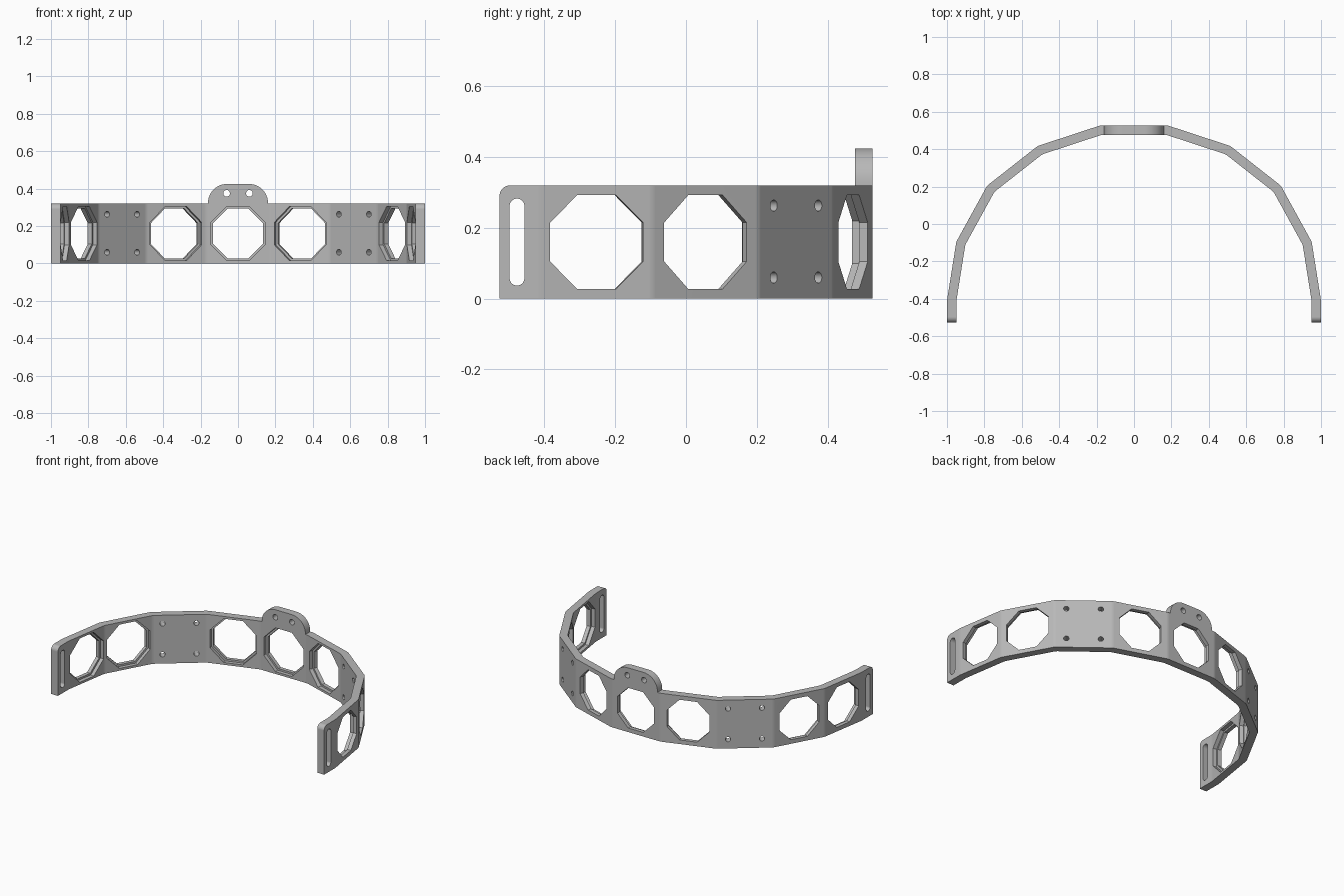
import bpy, bmesh, math
from mathutils import Vector

cube = bpy.data.objects.get("Cube")
if cube:
    bpy.data.objects.remove(cube)

HEIGHT, THICK, MID = 0.32, 0.05, 0.16
UP = Vector((0, 0, 1))

grey = bpy.data.materials.new("grey_plastic")
grey.use_nodes = True
grey.diffuse_color = (0.48, 0.48, 0.48, 1)
grey.node_tree.nodes["Principled BSDF"].inputs["Base Color"].default_value = (0.48, 0.48, 0.48, 1)


def make_object(name, bm):
    bmesh.ops.recalc_face_normals(bm, faces=bm.faces)
    mesh = bpy.data.meshes.new(name)
    bm.to_mesh(mesh)
    bm.free()
    mesh.materials.append(grey)
    obj = bpy.data.objects.new(name, mesh)
    bpy.context.collection.objects.link(obj)
    return obj


def loft(bm, rings):
    """Closed solid through a list of matching point rings."""
    loops = [[bm.verts.new(p) for p in ring] for ring in rings]
    for a, b in zip(loops, loops[1:]):
        for i in range(len(a)):
            j = (i + 1) % len(a)
            bm.faces.new((a[i], a[j], b[j], b[i]))
    bm.faces.new(loops[0])
    bm.faces.new(loops[-1])


def outline(sides, radius, stretch=0.0):
    """Regular polygon, or an upright slot when stretched."""
    pts = []
    for i in range(sides):
        a = math.tau * (i + 0.5) / sides
        y = radius * math.sin(a)
        pts.append((radius * math.cos(a), y + math.copysign(stretch, y)))
    return pts


# Outer path of the band, from the left end round the back to the right end
half = [(1, -0.527), (1, -0.41), (0.95, -0.095), (0.785, 0.205), (0.515, 0.417), (0.18, 0.527)]
path = [Vector((x, y, 0)) for x, y in half + [(-x, y) for x, y in reversed(half)]]
tangents = [(b - a).normalized() for a, b in zip(path, path[1:])]
normals = [UP.cross(t) for t in tangents]          # pointing inward

inner = []
for i, p in enumerate(path):
    n0, n1 = normals[max(i - 1, 0)], normals[min(i, len(normals) - 1)]
    inner.append(p + (n0 + n1) * THICK / (1 + n0.dot(n1)))

# Band
bm = bmesh.new()
plan = path + inner[::-1]
loft(bm, [plan, [p + UP * HEIGHT for p in plan]])


def is_end(edge):
    return all(v.co.y < -0.5 for v in edge.verts)


def is_upright(edge):
    a, b = edge.verts
    return abs(a.co.z - b.co.z) > 0.1


bends = [e for e in bm.edges if is_upright(e) and not is_end(e)]
bmesh.ops.bevel(bm, geom=bends, offset=0.01, segments=3, profile=0.5, affect='EDGES')
corners = [e for e in bm.edges if is_end(e) and not is_upright(e)]
bmesh.ops.bevel(bm, geom=corners, offset=0.03, segments=8, profile=0.5, affect='EDGES')
band = make_object("band", bm)

# Rounded tab on the back panel
TAB_W, TAB_R, TAB_TOP = 0.16, 0.1, 0.425
arc = [(TAB_W - TAB_R + TAB_R * math.cos(a), TAB_TOP - TAB_R + TAB_R * math.sin(a))
       for a in (math.pi / 2 * i / 12 for i in range(13))]
shape = [(TAB_W, 0.2)] + arc
shape += [(-x, z) for x, z in reversed(shape)]
bm = bmesh.new()
loft(bm, [[Vector((x, y, z)) for x, z in shape] for y in (path[5].y, path[5].y - THICK)])
tab = make_object("tab", bm)

# Cutter for all openings
bm = bmesh.new()


def opening(panel, along, z, steps):
    """Cut through a panel; steps are (depth from outer face, outline)."""
    centre = (path[panel] + path[panel + 1]) / 2 + tangents[panel] * along + UP * z
    loft(bm, [[centre + tangents[panel] * a + UP * b + normals[panel] * d for a, b in pts]
              for d, pts in steps])


def through(pts):
    return [(-0.02, pts), (THICK + 0.02, pts)]


def octagon(apothem):
    return outline(8, apothem / math.cos(math.pi / 8))


window = [(-0.02, octagon(0.133)), (0.025, octagon(0.133)),
          (0.025, octagon(0.145)), (THICK + 0.02, octagon(0.145))]
for panel in (1, 2, 4, 5, 6, 8, 9):
    opening(panel, 0, MID, window)
for panel in (3, 7):
    for along in (-0.102, 0.102):
        for z in (0.06, 0.263):
            opening(panel, along, z, through(outline(20, 0.016)))
for along in (-0.061, 0.061):
    opening(5, along, 0.375, through(outline(20, 0.018)))
for panel, along in ((0, -0.009), (10, 0.009)):
    opening(panel, along, MID, through(outline(24, 0.021, 0.102)))
cutter = make_object("cutter", bm)

# Merge the tab, cut the openings
bpy.ops.object.select_all(action='DESELECT')
bpy.context.view_layer.objects.active = band
band.select_set(True)
for helper, operation in ((tab, 'UNION'), (cutter, 'DIFFERENCE')):
    helper.hide_render = True
    mod = band.modifiers.new(helper.name, 'BOOLEAN')
    mod.object, mod.operation, mod.solver = helper, operation, 'EXACT'
    bpy.ops.object.modifier_apply(modifier=mod.name)
    bpy.data.objects.remove(helper)

# Smooth bends, flat panels
bpy.ops.object.shade_smooth_by_angle(angle=math.radians(30))
weighted = band.modifiers.new("flat_panels", 'WEIGHTED_NORMAL')
weighted.keep_sharp = True
